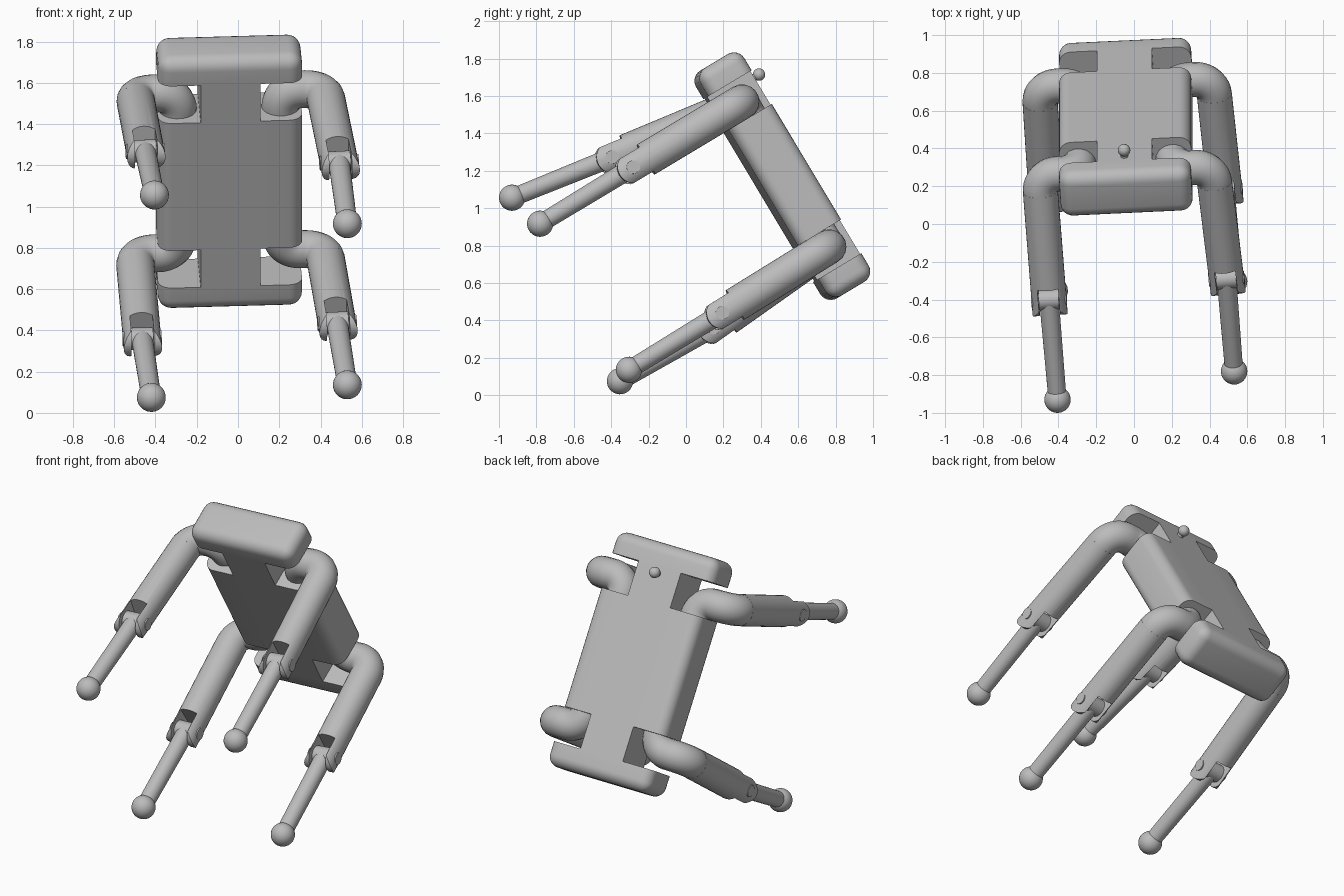
import bpy, bmesh, math
from mathutils import Matrix, Vector

if "Cube" in bpy.data.objects:
    bpy.data.objects.remove(bpy.data.objects["Cube"], do_unlink=True)

grey = bpy.data.materials.new("plain grey")
grey.use_nodes = True
grey.diffuse_color = (0.5, 0.5, 0.5, 1)
grey.node_tree.nodes["Principled BSDF"].inputs["Base Color"].default_value = (0.5, 0.5, 0.5, 1)


def frame(x, z, origin):
    """Matrix whose z axis is z and whose x axis is as near x as possible."""
    z = Vector(z).normalized()
    y = z.cross(Vector(x)).normalized()
    m = Matrix((y.cross(z), y, z)).transposed().to_4x4()
    m.translation = origin
    return m


# Body frame: x across, y out of the back, z along the spine
BODY = frame((1, 0.047, 0.028), (0, -0.514, 0.857), (-0.043, 0.515, 1.171))
INV = BODY.inverted()


def finish(name, bm, matrix):
    bmesh.ops.recalc_face_normals(bm, faces=bm.faces)
    mesh = bpy.data.meshes.new(name)
    bm.to_mesh(mesh)
    bm.free()
    mesh.materials.append(grey)
    ob = bpy.data.objects.new(name, mesh)
    bpy.context.collection.objects.link(ob)
    ob.matrix_world = matrix
    shade(mesh)
    return ob


def shade(mesh):
    mesh.polygons.foreach_set("use_smooth", [True] * len(mesh.polygons))
    mesh.set_sharp_from_angle(angle=math.radians(35))


def add_box(bm, size, centre):
    m = Matrix.Translation(centre) @ Matrix.Diagonal((*size, 1))
    bmesh.ops.create_cube(bm, size=1, matrix=m)


def rod(name, a, b, r1, r2=None, sides=32):
    """Capped round rod between two body-frame points."""
    a, b = Vector(a), Vector(b)
    d = b - a
    m = Matrix.Translation((a + b) / 2) @ d.to_track_quat('Z', 'Y').to_matrix().to_4x4()
    bm = bmesh.new()
    bmesh.ops.create_cone(bm, cap_ends=True, segments=sides, radius1=r1,
                          radius2=r1 if r2 is None else r2, depth=d.length, matrix=m)
    return finish(name, bm, BODY)


def ball(name, centre, r):
    bm = bmesh.new()
    bmesh.ops.create_uvsphere(bm, u_segments=32, v_segments=16, radius=r,
                              matrix=Matrix.Translation(centre))
    return finish(name, bm, BODY)


def carve(ob, *cutters):
    """Apply (operation, cutter) booleans, then drop the cutters."""
    for op, cutter in cutters:
        mod = ob.modifiers.new("cut", 'BOOLEAN')
        mod.operation, mod.object, mod.solver = op, cutter, 'EXACT'
        cutter.hide_render = True
    bpy.context.view_layer.update()
    dg = bpy.context.evaluated_depsgraph_get()
    mesh = bpy.data.meshes.new_from_object(ob.evaluated_get(dg))
    ob.modifiers.clear()
    ob.data = mesh
    shade(mesh)
    for _, cutter in cutters:
        bpy.data.objects.remove(cutter, do_unlink=True)


def round_corner(corner, before, after, r, steps=10):
    a = (before - corner).normalized()
    b = (after - corner).normalized()
    turn = [math.pi / 2 * i / steps for i in range(steps + 1)]
    return [corner + r * ((1 - math.sin(t)) * a + (1 - math.cos(t)) * b) for t in turn]


def tube(name, points, r):
    """Round tube along a path in the body frame."""
    curve = bpy.data.curves.new(name, 'CURVE')
    curve.dimensions = '3D'
    curve.bevel_depth, curve.bevel_resolution, curve.use_fill_caps = r, 7, True
    spline = curve.splines.new('POLY')
    spline.points.add(len(points) - 1)
    for p, co in zip(spline.points, points):
        p.co = (*co, 1)
    temp = bpy.data.objects.new("path", curve)
    bpy.context.collection.objects.link(temp)
    bpy.context.view_layer.update()
    dg = bpy.context.evaluated_depsgraph_get()
    mesh = bpy.data.meshes.new_from_object(temp.evaluated_get(dg))
    bm = bmesh.new()
    bm.from_mesh(mesh)
    bpy.data.objects.remove(temp, do_unlink=True)
    bpy.data.meshes.remove(mesh)
    return finish(name, bm, BODY)


# Body: rounded slab with a notch at each hip
bm = bmesh.new()
add_box(bm, (0.70, 0.27, 1.42), (0, 0, 0))
bmesh.ops.bevel(bm, geom=bm.edges[:], offset=0.065, segments=6, profile=0.5, affect='EDGES')
body = finish("body", bm, BODY)
bm = bmesh.new()
for sx in (-1, 1):
    for sz in (-1, 1):
        add_box(bm, (0.4, 0.6, 0.21), (sx * 0.345, 0, sz * 0.465))
carve(body, ('DIFFERENCE', finish("notch_cutter", bm, BODY)))

# Back knob
rod("knob_stem", (0, 0.12, 0.53), (0, 0.17, 0.53), 0.02)
ball("knob", (0, 0.173, 0.53), 0.033)

R = 0.093          # thigh radius
SLOT = 0.055       # half width of the knee slot
SHOULDER = 0.088   # from knee pivot to the end of the full thigh


def leg(name, sx, sz, knee, foot):
    knee, foot = INV @ Vector(knee), INV @ Vector(foot)
    base = Vector((sx * 0.25, 0, sz * 0.30))
    inner = Vector((sx * 0.25, 0, sz * 0.452))
    outer = Vector((sx * 0.46, 0, sz * 0.452))
    # Hip: leaves the body along the spine, turns outward, then forward
    path = [base] + round_corner(inner, base, outer, 0.092)
    path += round_corner(outer, inner, knee, 0.095)
    start = path[-1]
    d = (knee - start).normalized()
    tube(name + "_hip", path + [start + d * 0.02], R)

    # Thigh: cylinder ending in a slotted fork with rounded prongs
    thigh = rod(name + "_thigh", start, knee + d * 0.1, R)
    knee_frame = BODY @ frame((1, 0, 0), d, knee)
    bm = bmesh.new()
    half, top = 0.084, -SHOULDER
    arc = [math.pi * i / 16 for i in range(17)]
    outline = [(half * math.cos(t), half * math.sin(t)) for t in arc]
    outline += [(-half, top), (-0.3, top), (-0.3, -1), (0.3, -1), (0.3, top), (half, top)]
    face = bm.faces.new([bm.verts.new((-0.2, y, z)) for y, z in outline])
    new = bmesh.ops.extrude_face_region(bm, geom=[face])["geom"]
    bmesh.ops.translate(bm, vec=(0.4, 0, 0),
                        verts=[v for v in new if isinstance(v, bmesh.types.BMVert)])
    prongs = finish("prong_cutter", bm, knee_frame)
    bm = bmesh.new()
    add_box(bm, (2 * SLOT, 0.4, 0.4), (0, 0, 0.2 - SHOULDER))
    slot = finish("slot_cutter", bm, knee_frame)
    carve(thigh, ('INTERSECT', prongs), ('DIFFERENCE', slot))

    # Knee pin, tongue, shin and ball foot
    side = (INV @ knee_frame).to_3x3() @ Vector((1, 0, 0))
    rod(name + "_knee_pin", knee - side * 0.094, knee + side * 0.094, 0.036)
    rod(name + "_knee_tongue", knee - side * 0.053, knee + side * 0.053, 0.054)
    rod(name + "_shin", knee, foot, 0.052, 0.048)
    ball(name + "_foot", foot, 0.07)


leg("upper_left", 1, 1, (0.49, -0.29, 1.215), (0.53, -0.78, 0.917))
leg("upper_right", -1, 1, (-0.45, -0.40, 1.27), (-0.405, -0.93, 1.056))
leg("lower_left", 1, -1, (0.48, 0.187, 0.436), (0.53, -0.305, 0.136))
leg("lower_right", -1, -1, (-0.465, 0.145, 0.36), (-0.42, -0.353, 0.075))
